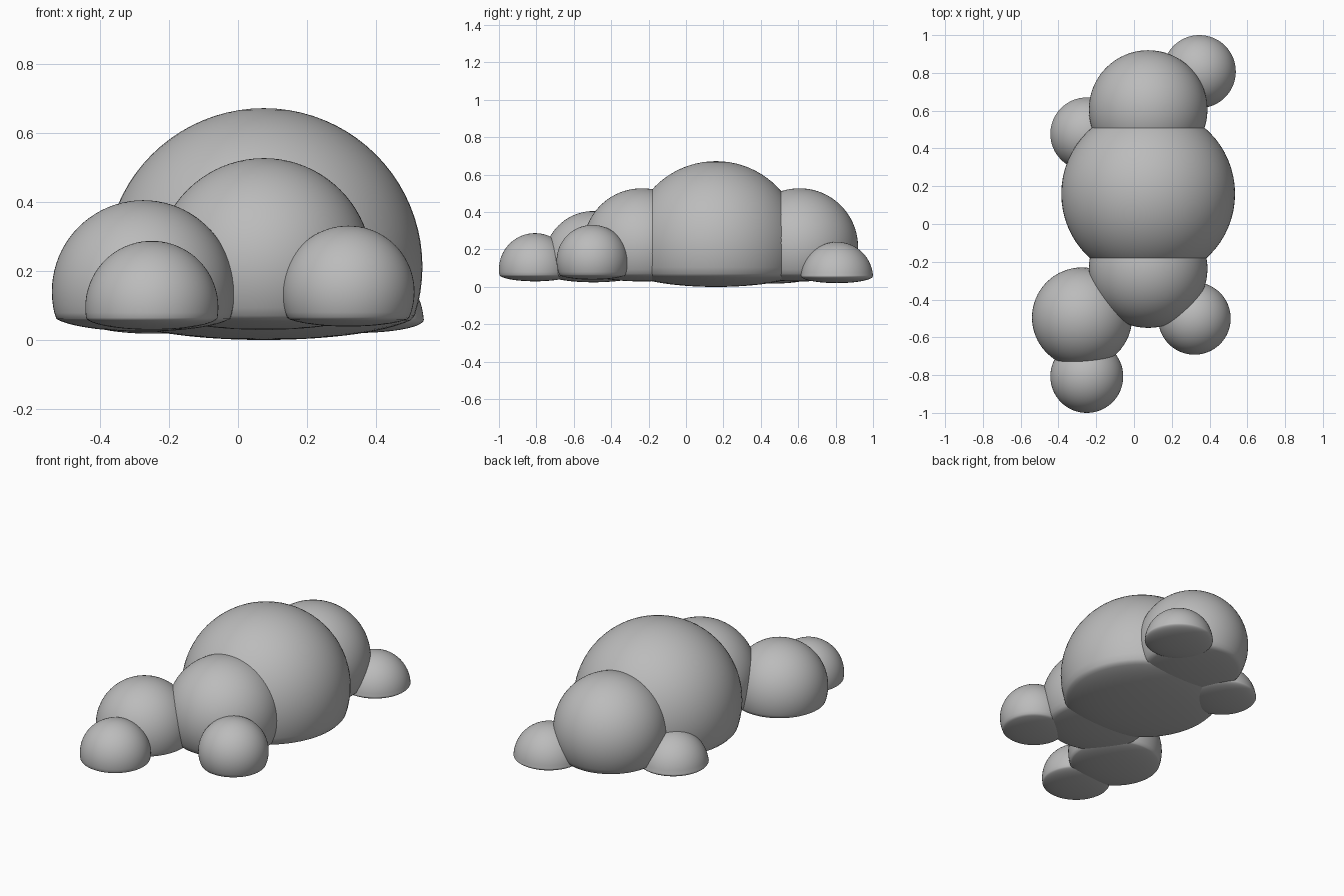
import bpy

if "Cube" in bpy.data.objects:
    bpy.data.objects.remove(bpy.data.objects["Cube"])

# Flat-bottomed cloud made of overlapping puffs
FLOOR, SQUASH = 0.0616, 0.2   # below this height the puffs are pressed flat

grey = bpy.data.materials.new("cloud_grey")
grey.diffuse_color = (0.5, 0.5, 0.5, 1)
grey.use_nodes = True
grey.node_tree.nodes["Principled BSDF"].inputs["Base Color"].default_value = grey.diffuse_color


def puff(name, x, y, z, r):
    bpy.ops.mesh.primitive_uv_sphere_add(segments=64, ring_count=40, radius=r, location=(0, 0, 0))
    ob = bpy.context.object
    ob.name = name
    for v in ob.data.vertices:
        v.co.x += x
        v.co.y += y
        v.co.z += z
        if v.co.z < FLOOR:
            v.co.z = FLOOR + (v.co.z - FLOOR) * SQUASH
    ob.data.materials.append(grey)
    bpy.ops.object.shade_smooth()


# Main body: a big puff between two medium ones
puff("centre_puff", 0.075, 0.16, 0.212, 0.46)
for name, y in (("back_puff", 0.606), ("front_puff", -0.236)):
    puff(name, 0.075, y, 0.213, 0.314)

# Side puffs
puff("front_left_puff", -0.275, -0.495, 0.14, 0.265)
puff("front_tip_puff", -0.25, -0.807, 0.094, 0.193)
puff("front_right_puff", 0.32, -0.5, 0.139, 0.192)
puff("back_right_puff", 0.346, 0.807, 0.047, 0.193)
puff("back_left_puff", -0.25, 0.477, 0.036, 0.193)
